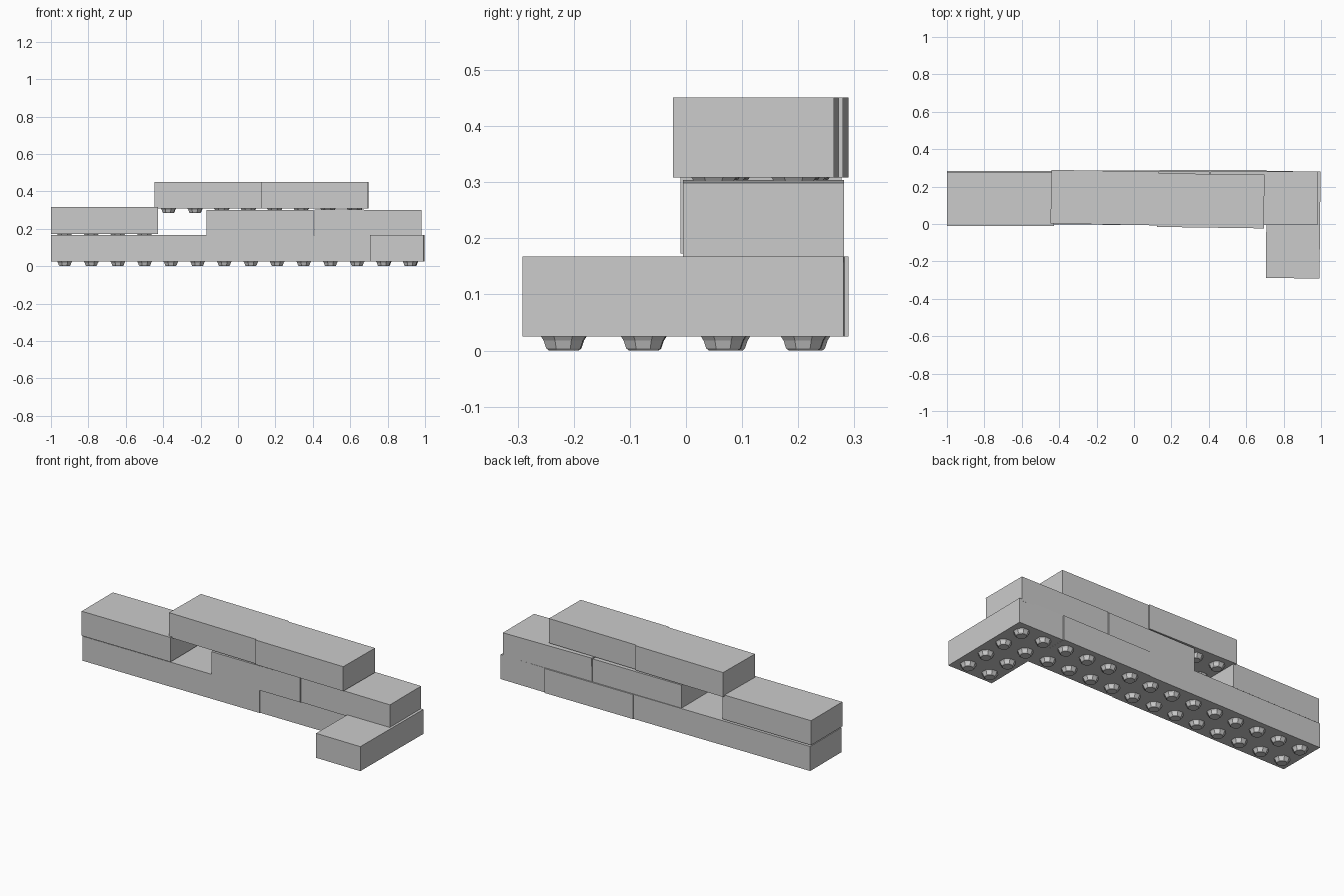
import bpy, bmesh
from math import radians, pi, cos, sin
from mathutils import Vector

if "Cube" in bpy.data.objects:
    bpy.data.objects.remove(bpy.data.objects["Cube"])

PITCH = 0.1425     # stud spacing
HEIGHT = 0.1425    # body height without studs
SIDES = 8          # sides per stud
# stud outline: radius, depth below the body
STUD = [(0.043, 0.0), (0.038, 0.007), (0.033, 0.021), (0.028, 0.025)]


def add_stud(bm, cx, cy):
    rings = []
    for r, d in STUD:
        rings.append([bm.verts.new((cx + r * cos(2 * pi * (k + 0.5) / SIDES),
                                    cy + r * sin(2 * pi * (k + 0.5) / SIDES),
                                    -d)) for k in range(SIDES)])
    for a, b in zip(rings, rings[1:]):
        for k in range(SIDES):
            n = (k + 1) % SIDES
            bm.faces.new((a[k], b[k], b[n], a[n]))
    bm.faces.new(rings[-1])


def brick(name, x, y, z, nx=4, ny=2, turn=0.0, tilt=0.0):
    """Block with its studs pointing down; x, y = centre, z = body underside."""
    bm = bmesh.new()
    bmesh.ops.create_cube(bm, size=1)
    size = Vector((nx * PITCH + 0.002, ny * PITCH + 0.002, HEIGHT))
    for v in bm.verts:
        v.co = Vector((v.co.x * size.x, v.co.y * size.y, (v.co.z + 0.5) * size.z))
    for i in range(nx):
        for j in range(ny):
            add_stud(bm, (i - (nx - 1) / 2) * PITCH, (j - (ny - 1) / 2) * PITCH)
    bmesh.ops.recalc_face_normals(bm, faces=bm.faces)
    mesh = bpy.data.meshes.new(name)
    bm.to_mesh(mesh)
    bm.free()
    ob = bpy.data.objects.new(name, mesh)
    ob.location = (x, y, z)
    ob.rotation_euler = (0, radians(tilt), radians(turn))
    bpy.context.collection.objects.link(ob)
    return ob


# bottom course: three long blocks and one turned crosswise
brick("bottom_brick_left", -0.713, 0.141, 0.025)
brick("bottom_brick_middle", -0.145, 0.142, 0.025)
brick("bottom_brick_right", 0.423, 0.146, 0.025)
brick("bottom_brick_cross", 0.851, -0.004, 0.025, nx=2, ny=4, turn=-0.6)

# middle course, with a gap between the left and middle blocks
brick("middle_brick_left", -0.714, 0.134, 0.173)
brick("middle_brick_centre", 0.118, 0.138, 0.159)
brick("middle_brick_right", 0.695, 0.138, 0.159, tilt=0.5)

# top course, slightly skewed
brick("top_brick_left", -0.158, 0.141, 0.3085, turn=-1.0)
brick("top_brick_right", 0.410, 0.124, 0.3085, turn=-0.8)
